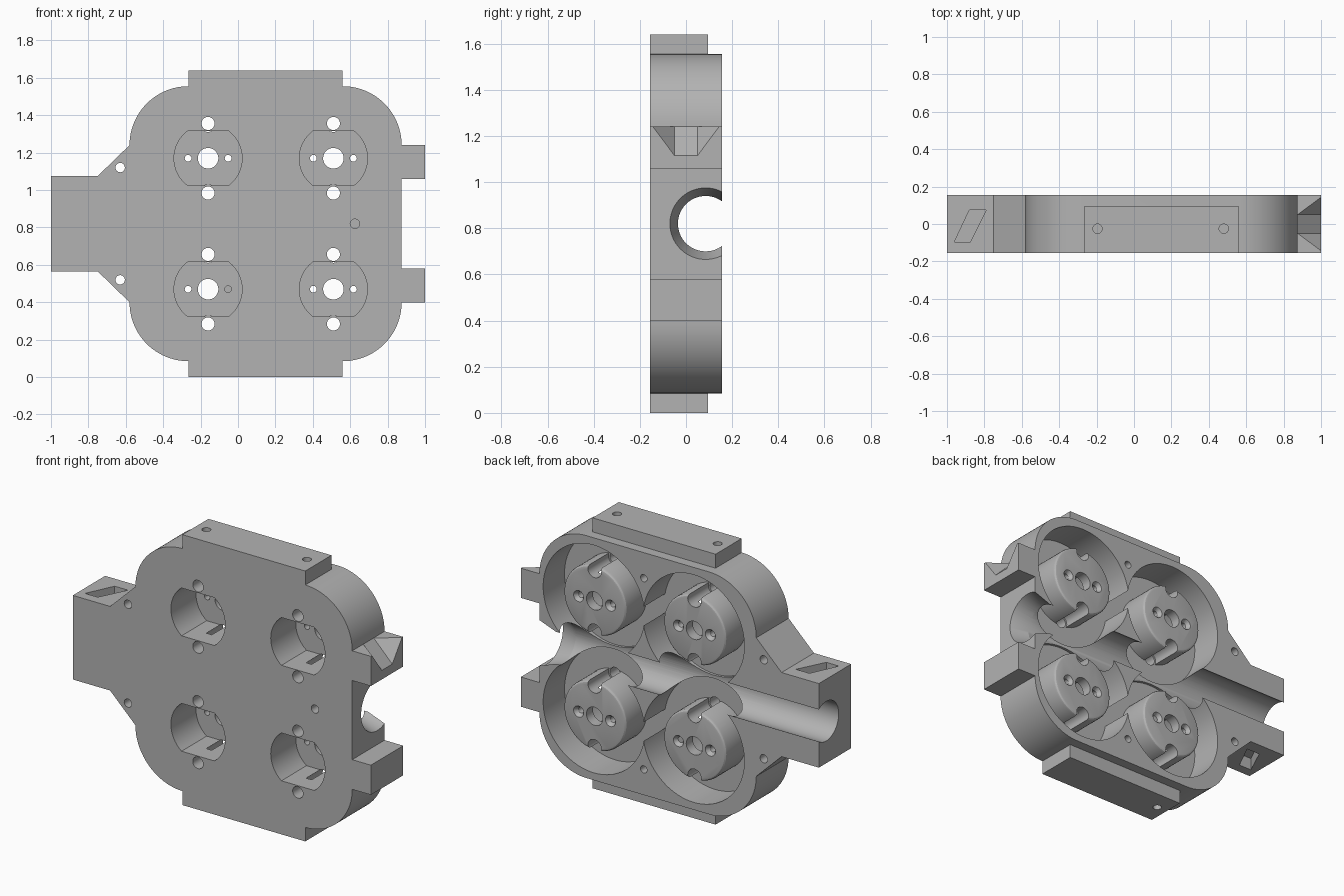
import bpy, bmesh
from math import cos, sin, pi, sqrt, asin
from mathutils import Vector

default = bpy.data.objects.get("Cube")
if default:
    bpy.data.objects.remove(default, do_unlink=True)

grey = bpy.data.materials.new("machined grey")
grey.use_nodes = True
colour = (0.45, 0.45, 0.45, 1)
grey.diffuse_color = colour
grey.node_tree.nodes["Principled BSDF"].inputs["Base Color"].default_value = colour

FRONT, BACK, MID = -0.155, 0.155, 0.82   # plate faces and height of its mirror plane
FLOOR = -0.05                            # bottom of the round pockets
OUT = 0.3                                # safely past the back face


def finish(name, bm):
    bmesh.ops.recalc_face_normals(bm, faces=bm.faces[:])
    mesh = bpy.data.meshes.new(name)
    bm.to_mesh(mesh)
    bm.free()
    mesh.materials.append(grey)
    ob = bpy.data.objects.new(name, mesh)
    bpy.context.collection.objects.link(ob)
    return ob


def prism(name, points, low, high, axis="y"):
    """Extrude a flat outline along y (x, z points) or z (x, y points)."""
    bm = bmesh.new()
    place = (lambda a, b, h: (a, h, b)) if axis == "y" else (lambda a, b, h: (a, b, h))
    face = bm.faces.new([bm.verts.new(place(a, b, low)) for a, b in points])
    new = bmesh.ops.extrude_face_region(bm, geom=[face])["geom"]
    shift = Vector(place(0, 0, high - low))
    bmesh.ops.translate(bm, vec=shift, verts=[v for v in new if isinstance(v, bmesh.types.BMVert)])
    return finish(name, bm)


def rod(name, start, end, r1, r2=None, sides=64, bevel=0):
    """Cylinder or cone between two points, with an optional rounded far rim."""
    start, end = Vector(start), Vector(end)
    bm = bmesh.new()
    bmesh.ops.create_cone(bm, cap_ends=True, segments=sides, radius1=r1,
                          radius2=r1 if r2 is None else r2, depth=(end - start).length)
    if bevel:
        rim = [e for e in bm.edges if all(v.co.z > 0 for v in e.verts)]
        bmesh.ops.bevel(bm, geom=rim, offset=bevel, segments=3, profile=0.5, affect="EDGES")
    turn = Vector((0, 0, 1)).rotation_difference(end - start)
    for v in bm.verts:
        v.co = turn @ v.co + (start + end) / 2
    return finish(name, bm)


def drill(x, z, low, high, r1, r2=None, sides=32):
    cut(rod("drill", (x, low, z), (x, high, z), r1, r2, sides))


def combine(tool, operation):
    tool.hide_render = True
    mod = body.modifiers.new(tool.name, "BOOLEAN")
    mod.operation, mod.solver, mod.object = operation, "EXACT", tool
    bpy.context.view_layer.objects.active = body
    bpy.ops.object.modifier_apply(modifier=mod.name)
    bpy.data.objects.remove(tool, do_unlink=True)


def cut(tool):
    combine(tool, "DIFFERENCE")


def add(tool):
    combine(tool, "UNION")


def arc(cx, cz, r, a0, a1, steps):
    return [(cx + r * cos(a0 + (a1 - a0) * i / steps), cz + r * sin(a0 + (a1 - a0) * i / steps))
            for i in range(steps + 1)]


# Plate outline: upper half, right to left, then mirrored
upper = [(1, MID + 0.24), (1, MID + 0.42)]
upper += arc(0.56, 1.24, 0.315, 0, pi / 2, 24)
upper += arc(-0.265, 1.24, 0.315, pi / 2, pi, 24)
upper += [(-0.75, 1.075), (-1, 1.075)]
upper.insert(0, (0.875, MID + 0.24))
lower = [(x, 2 * MID - z) for x, z in reversed(upper)]
body = prism("pump_housing", upper + lower, FRONT, BACK)
body.select_set(True)

# Mounting rails on the top and bottom, each with two blind holes
for side in (1, -1):
    def z_at(h):
        return MID + side * h
    rail = [(-0.265, z_at(0.7)), (0.56, z_at(0.7)), (0.56, z_at(0.82)), (-0.265, z_at(0.82))]
    add(prism("rail", rail, FRONT, 0.095))
    for x in (-0.195, 0.48):
        cut(rod("rail_hole", (x, -0.025, z_at(0.75)), (x, -0.025, z_at(0.9)), 0.025, sides=24))

centres = [(x, MID + s * 0.35) for x in (-0.16, 0.51) for s in (1, -1)]

# Round pockets opening at the back
for x, z in centres:
    drill(x, z, FLOOR, OUT, 0.34, sides=96)

# Flow channel along the plate with a flared mouth
cut(rod("channel", (-1.2, 0.085, MID), (1.2, 0.085, MID), 0.12))
cut(rod("channel_mouth", (0.765, 0.085, MID), (0.875 + 0.055, 0.085, MID), 0.12, 0.1725))

# Motor bosses standing in the pockets
for x, z in centres:
    add(rod("boss", (x, -0.1, z), (x, 0.148, z), 0.21, bevel=0.018))

# Motor seats from the front, shaft holes and screw holes
R, FLAT = 0.182, 0.145
a = asin(FLAT / R)
for x, z in centres:
    seat = arc(x, z, R, -a, a, 16) + arc(x, z, R, pi - a, pi + a, 16)
    cut(prism("motor_seat", seat, -OUT, 0.085))
    drill(x, z, 0, OUT, 0.055)
    for s in (1, -1):
        drill(x + s * 0.107, z, 0, OUT, 0.018, sides=24)
        drill(x + s * 0.107, z, 0.125, 0.16, 0.018, 0.042, sides=24)
        drill(x, z + s * 0.186, -OUT, 0, 0.035)
        drill(x, z + s * 0.186, FLOOR + 0.001, OUT, 0.045)

# Cover screw holes, through at the neck and blind in the middle
for s in (1, -1):
    drill(-0.63, MID + s * 0.3, -OUT, OUT, 0.025, sides=24)
    drill(0.175, MID + s * 0.58, 0.03, OUT, 0.022, sides=24)
drill(0.625, MID, -OUT, -0.09, 0.025, sides=24)

# Slanted slots in the top and bottom of the neck
slot = [(-0.79, 0.075), (-0.88, 0.075), (-0.96, -0.095), (-0.875, -0.095)]
for low, high in ((1.0, 1.2), (0.4, 0.64)):
    cut(prism("slot", slot, low, high, axis="z"))

# Wedge notch in the upper lug, from the hull of its corner points
bm = bmesh.new()
for s in (1, -1):
    for p in ((0.875, 0.05, 1.24), (1, 0.05, 1.115), (1, 0.143, 1.24),
              (0.875, 0.05, 1.3), (1.06, 0.05, 1.055), (1.06, 0.143 + 0.045, 1.24),
              (1.06, 0.143 + 0.045, 1.3), (1, 0.143, 1.3)):
        bm.verts.new((p[0], s * p[1], p[2]))
bmesh.ops.convex_hull(bm, input=bm.verts[:])
cut(finish("lug_notch", bm))

# Smooth shading on the round walls, crisp edges elsewhere
bpy.ops.object.select_all(action="DESELECT")
body.select_set(True)
bpy.context.view_layer.objects.active = body
bpy.ops.object.shade_smooth_by_angle(angle=0.5)
